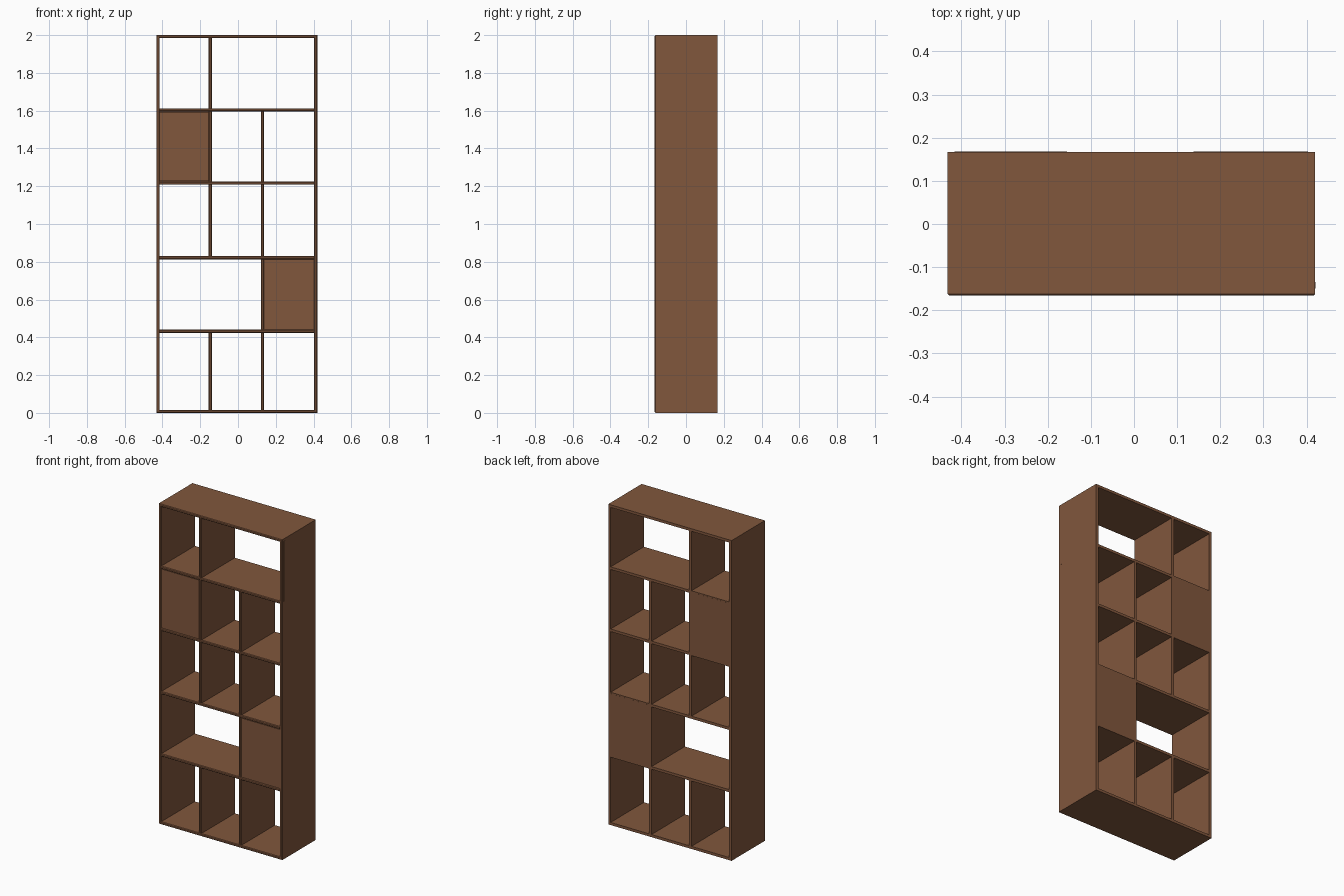
import bpy, bmesh

if "Cube" in bpy.data.objects:
    bpy.data.objects.remove(bpy.data.objects["Cube"])

wood = bpy.data.materials.new("brown_wood")
wood.diffuse_color = (0.22, 0.095, 0.046, 1)
wood.use_nodes = True
wood.node_tree.nodes["Principled BSDF"].inputs["Base Color"].default_value = wood.diffuse_color

X0, X1 = -0.432, 0.420          # outer width
H = 2.0                         # height
F, B = -0.166, 0.167            # front and back depth
T = 0.0165                      # board thickness
C = 0.004                       # front edge chamfer
SHELVES = [0.424, 0.813, 1.208, 1.596]      # undersides
DIV = [-0.155, 0.121]                       # left faces of dividers


def finish(name, bm):
    bmesh.ops.recalc_face_normals(bm, faces=bm.faces)
    me = bpy.data.meshes.new(name)
    bm.to_mesh(me)
    bm.free()
    me.materials.append(wood)
    ob = bpy.data.objects.new(name, me)
    bpy.context.collection.objects.link(ob)
    return ob


def box(name, x0, x1, y0, y1, z0, z1, chamfer=None):
    """Box; chamfer 'x' or 'z' eases the front edges running along that axis."""
    bm = bmesh.new()
    bmesh.ops.create_cube(bm, size=1)
    for v in bm.verts:
        v.co = (x0 if v.co.x < 0 else x1,
                y0 if v.co.y < 0 else y1,
                z0 if v.co.z < 0 else z1)
    if chamfer:
        k = 'xyz'.index(chamfer)
        edges = [e for e in bm.edges
                 if all(abs(v.co.y - y0) < 1e-5 for v in e.verts)
                 and abs(e.verts[0].co[k] - e.verts[1].co[k]) > 1e-5]
        bmesh.ops.bevel(bm, geom=edges, offset=C, segments=1, affect='EDGES')
    return finish(name, bm)


# Outer frame: board cross-section swept round the rectangle with mitred corners
profile = [(0, B), (0, F + C), (C, F), (T - C, F), (T, F + C), (T, B)]
bm = bmesh.new()
loops = [[bm.verts.new(p) for p in ((X0 + i, y, i), (X1 - i, y, i),
                                    (X1 - i, y, H - i), (X0 + i, y, H - i))]
         for i, y in profile]
for a, b in zip(loops, loops[1:] + loops[:1]):
    for k in range(4):
        m = (k + 1) % 4
        bm.faces.new((a[k], a[m], b[m], b[k]))
finish("outer_frame", bm)

# Shelves
for n, z in enumerate(SHELVES):
    box(f"shelf_{n + 1}", X0 + T, X1 - T, F + 0.001, B, z, z + T, 'x')

# Dividers, row by row; two cells are double width
floors = [T] + [z + T for z in SHELVES]
ceilings = SHELVES + [H - T]
layout = [(0, 1), (1,), (0, 1), (0, 1), (0,)]
for row, cols in enumerate(layout):
    for c in cols:
        x, z0, z1 = DIV[c], floors[row], ceilings[row]
        box(f"divider_{row + 1}_{c + 1}", x, x + T, F + 0.001, B, z0, z1, 'z')

# Closed cells: recessed door in front, flush panel behind
for side, row, x0, x1 in (("left", 3, X0 + T, DIV[0]),
                          ("right", 1, DIV[1] + T, X1 - T)):
    z0, z1 = floors[row], ceilings[row]
    box(f"{side}_door", x0 + 0.001, x1 - 0.001, F + 0.004, F + 0.02,
        z0 + 0.002, z1 - 0.002)
    box(f"{side}_back_panel", x0, x1, B - 0.01, B + 0.0005, z0 - T, z1 + T / 2)

# Thin strip on the upper right side
box("side_strip", X1 - 0.002, X1 + 0.001, -0.149, -0.134, 1.61, 1.985)
